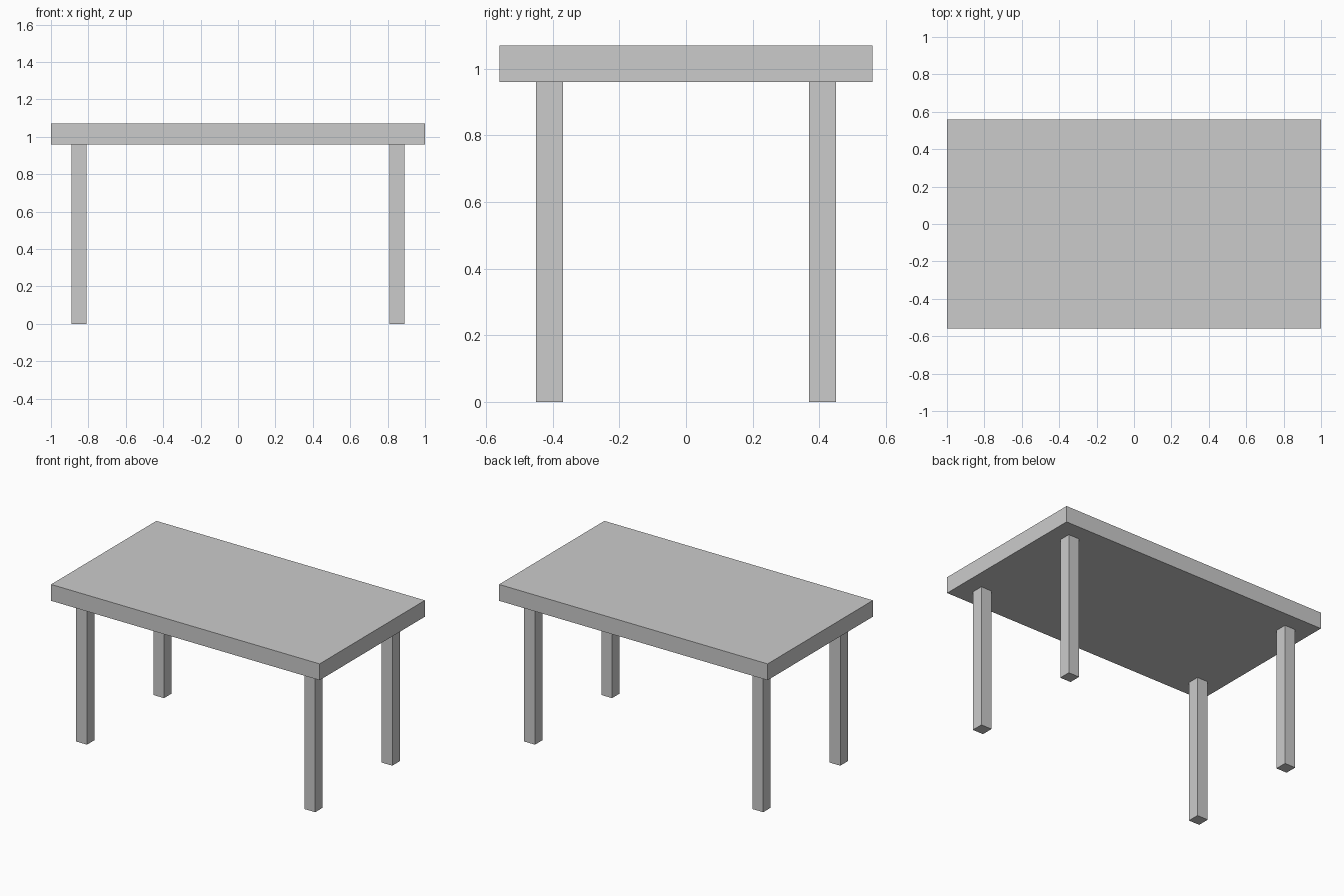
import bpy

if "Cube" in bpy.data.objects:
    bpy.data.objects.remove(bpy.data.objects["Cube"])


def box(name, center, size):
    """Add a box with the given centre and full dimensions."""
    bpy.ops.mesh.primitive_cube_add(size=1, location=center)
    obj = bpy.context.object
    obj.name = name
    obj.scale = size
    bpy.ops.object.transform_apply(location=False, rotation=False, scale=True)
    return obj


LEG_HEIGHT = 0.96
TOP_THICKNESS = 0.11
LEG_WIDTH = 0.08

# Table top slab
box("table_top", (0, 0, LEG_HEIGHT + TOP_THICKNESS / 2), (2.0, 1.12, TOP_THICKNESS))

# Four square legs, set in from the corners
for side_y, y in (("front", -0.41), ("back", 0.41)):
    for side_x, x in (("left", -0.85), ("right", 0.85)):
        box(f"{side_y}_{side_x}_leg", (x, y, LEG_HEIGHT / 2),
            (LEG_WIDTH, LEG_WIDTH, LEG_HEIGHT))
